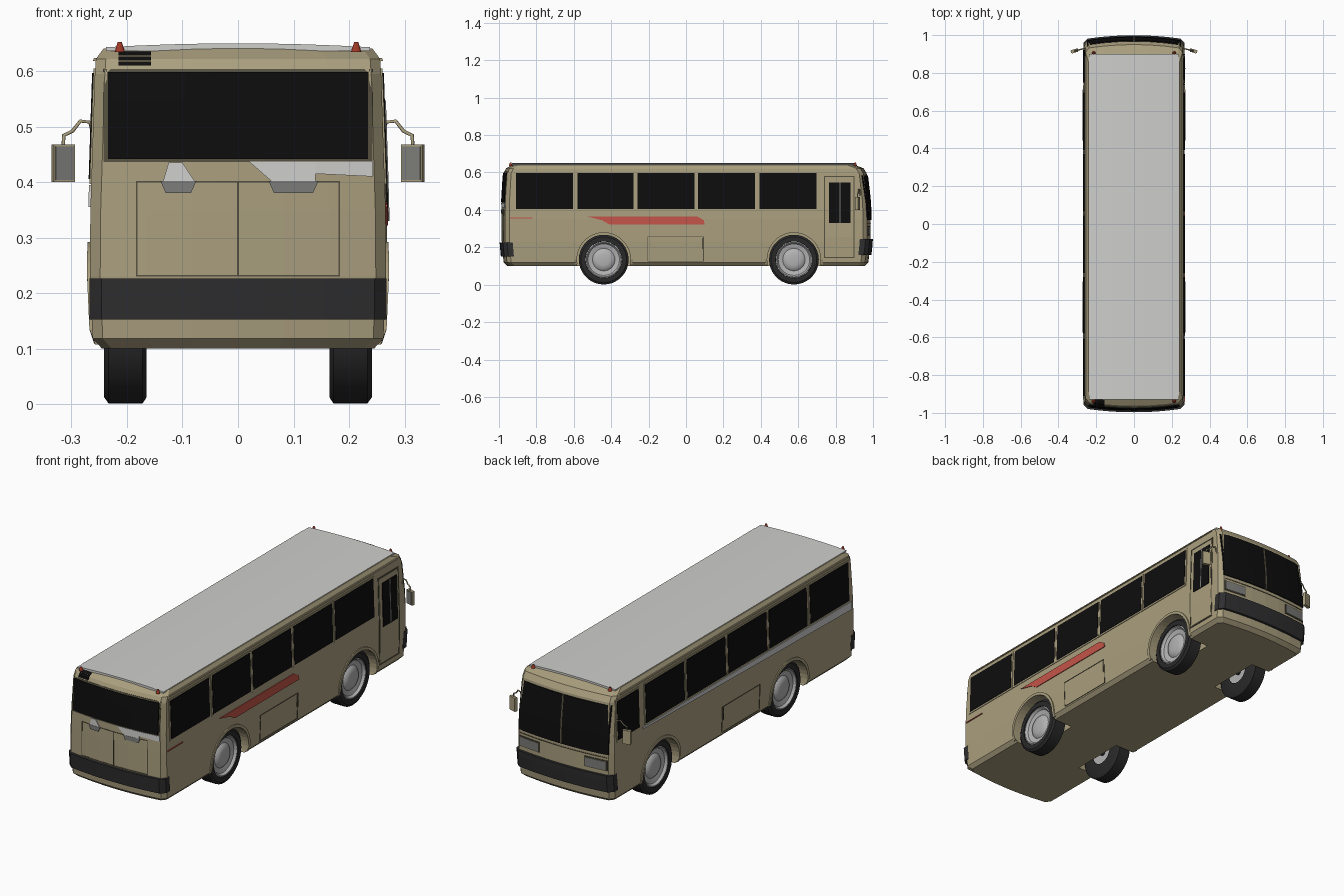
import bpy, bmesh, math
from mathutils import Vector, Matrix

if "Cube" in bpy.data.objects:
    bpy.data.objects.remove(bpy.data.objects["Cube"])

def material(name, r, g, b):
    m = bpy.data.materials.new(name)
    m.diffuse_color = (r, g, b, 1)
    m.use_nodes = True
    m.node_tree.nodes["Principled BSDF"].inputs["Base Color"].default_value = m.diffuse_color
    return m

TAN = material("tan paint", .40, .345, .21)
SEAM = material("dark seam", .09, .08, .05)
ROOF = material("light grey", .62, .62, .61)
GLASS = material("black glass", .004, .004, .004)
BUMPER = material("dark bumper", .028, .028, .03)
TIRE = material("tire rubber", .022, .022, .022)
RIM = material("wheel metal", .45, .45, .45)
RED = material("red stripe", .55, .09, .065)
LAMP = material("marker red", .35, .04, .02)
GREY = material("lamp grey", .2, .2, .19)

def finish(name, bm, mat, smooth=False):
    bmesh.ops.recalc_face_normals(bm, faces=bm.faces[:])
    me = bpy.data.meshes.new(name)
    bm.to_mesh(me)
    bm.free()
    me.materials.append(mat)
    ob = bpy.data.objects.new(name, me)
    bpy.context.collection.objects.link(ob)
    bpy.ops.object.select_all(action='DESELECT')
    bpy.context.view_layer.objects.active = ob
    ob.select_set(True)
    if smooth:
        bpy.ops.object.shade_smooth_by_angle(angle=math.radians(35))
    return ob

# Body shape: height, half width, rear reach, front reach
RINGS = [(.10, .245, .955, .955), (.118, .262, .975, .975), (.23, .267, .985, .987),
         (.35, .266, .985, .987), (.44, .263, .984, .984), (.595, .258, .975, .966),
         (.622, .256, .962, .95), (.641, .242, .93, .90)]

def shape(z):
    z = min(max(z, RINGS[0][0]), RINGS[-1][0])
    for a, b in zip(RINGS, RINGS[1:]):
        if z <= b[0]:
            t = (z - a[0]) / (b[0] - a[0])
            return [a[i] + (b[i] - a[i]) * t for i in (1, 2, 3)]

def end_y(x, z, front):
    w, yr, yf = shape(z)
    t = min(abs(x) / w, 1)
    drop = .018 * (t / .93) ** 2 if t <= .93 else .018 + .022 * (t - .93) / .07
    return (yf if front else yr) - drop

def on(face, u, v, off):
    if face in 'RL':
        return Vector(((shape(v)[0] + off) * (1 if face == 'R' else -1), u, v))
    return Vector((u, (end_y(u, v, face == 'F') + off) * (1 if face == 'F' else -1), v))

INWARD = {'R': (-1, 0, 0), 'L': (1, 0, 0), 'F': (0, -1, 0), 'B': (0, 1, 0)}

def slab(name, face, polys, mat, off=.004, thick=.008):
    """Thin plate made of (u, z) polygons laid on one face of the body."""
    bm = bmesh.new()
    for p in polys:
        bm.faces.new([bm.verts.new(on(face, u, v, off)) for u, v in p])
    bmesh.ops.remove_doubles(bm, verts=bm.verts[:], dist=1e-5)
    bmesh.ops.recalc_face_normals(bm, faces=bm.faces[:])
    ext = bmesh.ops.extrude_face_region(bm, geom=bm.faces[:], use_keep_orig=True)
    vs = [g for g in ext['geom'] if isinstance(g, bmesh.types.BMVert)]
    bmesh.ops.translate(bm, verts=vs, vec=Vector(INWARD[face]) * thick)
    return finish(name, bm, mat)

def grid(u0, u1, v0, v1, nu=1, nv=1):
    us = [u0 + (u1 - u0) * i / nu for i in range(nu + 1)]
    vs = [v0 + (v1 - v0) * i / nv for i in range(nv + 1)]
    return [[(a, c), (b, c), (b, d), (a, d)] for a, b in zip(us, us[1:]) for c, d in zip(vs, vs[1:])]

def seam_box(name, face, u0, u1, v0, v1, s=.004, nu=4):
    for p in ((u0, u1, v0, v0 + s), (u0, u1, v1 - s, v1)):
        slab(name, face, grid(*p, nu, 1), SEAM, .002, .004)
    for p in ((u0, u0 + s, v0, v1), (u1 - s, u1, v0, v1)):
        slab(name, face, grid(*p, 1, 4), SEAM, .002, .004)

# Body shell
bm = bmesh.new()
rows = []
for z, w, yr, yf in RINGS:
    xs = [w * t for t in (-1, -.93, -.62, -.31, 0, .31, .62, .93, 1)]
    pts = [(x, end_y(x, z, True)) for x in xs] + [(x, -end_y(x, z, False)) for x in reversed(xs)]
    rows.append([bm.verts.new((x, y, z)) for x, y in pts])
n = len(rows[0])
for a, b in zip(rows, rows[1:]):
    for i in range(n):
        bm.faces.new((a[i], a[(i + 1) % n], b[(i + 1) % n], b[i]))
bm.faces.new(rows[0])
bm.faces.new(rows[-1])
body = finish("body_shell", bm, TAN)

# Wheels, wheel wells and arches
WHEEL_Y = (-.44, .577)

def lathe(name, profile, side, y, z, mat, segs=36):
    bm = bmesh.new()
    vs = [bm.verts.new((x, 0, r)) for x, r in profile]
    es = [bm.edges.new(p) for p in zip(vs, vs[1:])]
    bmesh.ops.spin(bm, geom=vs + es, cent=(0, 0, 0), axis=(1, 0, 0), angle=2 * math.pi, steps=segs)
    bmesh.ops.remove_doubles(bm, verts=bm.verts[:], dist=1e-5)
    for v in bm.verts:
        v.co = Vector((v.co.x * side, v.co.y + y, v.co.z + z))
    return finish(name, bm, mat, True)

for y in WHEEL_Y:
    for side in (1, -1):
        bm = bmesh.new()
        bmesh.ops.create_cone(bm, cap_ends=True, segments=40, radius1=.145, radius2=.145, depth=.17,
                              matrix=Matrix.Translation((side * .225, y, .135)) @ Matrix.Rotation(math.pi / 2, 4, 'Y'))
        cutter = finish("well_cutter", bm, TAN)
        cutter.hide_render = True
        bpy.context.view_layer.objects.active = body
        mod = body.modifiers.new("well", 'BOOLEAN')
        mod.operation, mod.solver, mod.object = 'DIFFERENCE', 'EXACT', cutter
        bpy.ops.object.modifier_apply(modifier=mod.name)
        bpy.data.objects.remove(cutter)
        lathe("tire", [(.165, .06), (.165, .122), (.172, .133), (.233, .133), (.241, .122), (.241, .098), (.232, .096)],
              side, y, .134, TIRE)
        lathe("wheel_rim", [(.175, 0), (.175, .097), (.236, .098), (.238, .092), (.226, .084), (.22, .06),
                            (.23, .05), (.234, .03), (.235, 0)], side, y, .134, RIM)
        arc = [math.radians(-10 + 200 * i / 20) for i in range(21)]
        P = lambda r, a: (y + r * math.cos(a), .135 + r * math.sin(a))
        slab("wheel_arch", 'R' if side > 0 else 'L',
             [[P(.143, a), P(.157, a), P(.157, b), P(.143, b)] for a, b in zip(arc, arc[1:])], TAN, .005, .012)
    lathe("axle", [(-.18, 0), (-.18, .015), (.18, .015), (.18, 0)], 1, y, .134, BUMPER, 12)

# Crowned roof panel
bm = bmesh.new()
xs = [-.238 + .0595 * i for i in range(9)]
top = [(x, .643 + .007 * (1 - (x / .238) ** 2)) for x in xs] + [(.238, .636), (-.238, .636)]
f = bm.faces.new([bm.verts.new((x, -.93, z)) for x, z in top])
ext = bmesh.ops.extrude_face_region(bm, geom=[f], use_keep_orig=True)
bmesh.ops.translate(bm, verts=[g for g in ext['geom'] if isinstance(g, bmesh.types.BMVert)], vec=(0, 1.83, 0))
finish("roof_panel", bm, ROOF)

# Side windows, gutters and skirt lines
WINDOWS = [(-.91, -.605), (-.58, -.28), (-.26, .045), (.065, .37), (.392, .697)]
for face in 'RL':
    for a, b in WINDOWS + ([(.75, .92)] if face == 'L' else []):
        slab("window_frame", face, grid(a - .009, b + .009, .397, .605, 1, 3), TAN, .003, .006)
        seam_box("window_seal", face, a - .005, b + .005, .401, .601, .006)
        slab("side_window", face, grid(a, b, .406, .597, 1, 3), GLASS, .005, .006)
    slab("roof_gutter", face, grid(-.91, .89, .618, .624), TAN, .005, .01)
    seam_box("luggage_door", face, -.205, .095, .125, .257, .003)
    slab("door_handle", face, grid(.085, .093, .19, .25), SEAM, .004)

# Entrance door on the right side
seam_box("door_seam", 'R', .737, .90, .143, .58, .005)
slab("door_panel", 'R', grid(.745, .892, .15, .573, 1, 4), TAN, .002, .006)
slab("door_window", 'R', grid(.765, .88, .33, .547, 1, 3), GLASS, .005, .006)
slab("door_divider", 'R', grid(.82, .826, .33, .547, 1, 3), GREY, .007, .006)

# Painted stripes
slab("red_stripe", 'R', [[(-.53, .365), (-.45, .345), (-.41, .322), (.10, .322), (.095, .345), (.06, .365)]], RED)
slab("thin_red_line", 'R', grid(-.94, -.82, .355, .36), RED)
slab("grey_stripe", 'L', [[(-.93, .395), (-.93, .355), (.2, .375), (.72, .385), (.72, .395)]], ROOF)

# Rear window, engine doors, patches and vent
slab("rear_window", 'B', grid(-.235, .235, .442, .598, 10, 3), GLASS, .005, .006)
seam_box("rear_window_seal", 'B', -.242, .242, .436, .604, .006, 10)
for a, b in ((-.184, .001), (-.001, .184)):
    seam_box("engine_door", 'B', a, b, .23, .402, .003)
slab("rear_grey_patch", 'B', [[(.02, .437), (.06, .402), (.14, .402), (.14, .437)],
                              [(.14, .437), (.14, .415), (.243, .41), (.243, .437)],
                              [(-.125, .435), (-.135, .402), (-.078, .402), (-.1, .435)]], ROOF)
for a, b in ((-.14, -.075), (.055, .145)):
    slab("rear_lamp", 'B', [[(a, .402), (a + .01, .38), (b - .01, .38), (b, .402)]], GREY, .005)
for i in range(3):
    slab("rear_vent", 'B', grid(-.215, -.157, .61 + .009 * i, .617 + .009 * i), GLASS, .006)

# Windscreen and headlights
for s in (-1, 1):
    slab("windscreen", 'F', grid(s * .004, s * .249, .345, .583, 7, 5), GLASS, .005, .007)
    slab("headlight_frame", 'F', grid(s * .125, s * .245, .263, .315, 5, 1), SEAM, .003, .006)
    slab("headlight", 'F', grid(s * .13, s * .24, .268, .31, 5, 1), GREY, .005, .006)
slab("windscreen_post", 'F', grid(-.004, .004, .345, .583, 1, 4), SEAM, .006, .008)
slab("front_seam", 'F', grid(-.24, .24, .326, .33, 8, 1), SEAM, .002, .004)

# Bumpers
for face, v0, v1 in (('F', .158, .243), ('B', .152, .226)):
    slab(face == 'F' and "front_bumper" or "rear_bumper", face, grid(-.268, .268, v0, v1, 24, 3), BUMPER, .012, .03)

# Roof marker lamps
for y in (-.938, .905):
    for x in (-.213, .213):
        bm = bmesh.new()
        bmesh.ops.create_cone(bm, cap_ends=True, segments=10, radius1=.01, radius2=.004, depth=.018,
                              matrix=Matrix.Translation((x, y, .643)))
        finish("marker_lamp", bm, LAMP)

# Mirrors on bent arms
for s in (-1, 1):
    y = .93
    cu = bpy.data.curves.new("mirror_arm", 'CURVE')
    cu.dimensions, cu.bevel_depth, cu.bevel_resolution = '3D', .0035, 1
    sp = cu.splines.new('POLY')
    pts = [(.255, .46), (.267, .508), (.284, .51), (.298, .492), (.314, .484), (.315, .46)]
    sp.points.add(len(pts) - 1)
    for p, (x, z) in zip(sp.points, pts):
        p.co = (s * x, y - (x - .26) * .25, z, 1)
    cu.materials.append(TAN)
    ob = bpy.data.objects.new("mirror_arm", cu)
    bpy.context.collection.objects.link(ob)
    for nm, size, dy, mat in (("mirror_case", (.04, .016, .068), 0, TAN), ("mirror_glass", (.034, .004, .06), -.008, GREY)):
        bm = bmesh.new()
        bmesh.ops.create_cube(bm, size=1, matrix=Matrix.Translation((s * .315, y - .013, .434))
                              @ Matrix.Rotation(-.3 * s, 4, 'Z') @ Matrix.Translation((0, dy, 0)) @ Matrix.Diagonal((*size, 1)))
        finish(nm, bm, mat)
